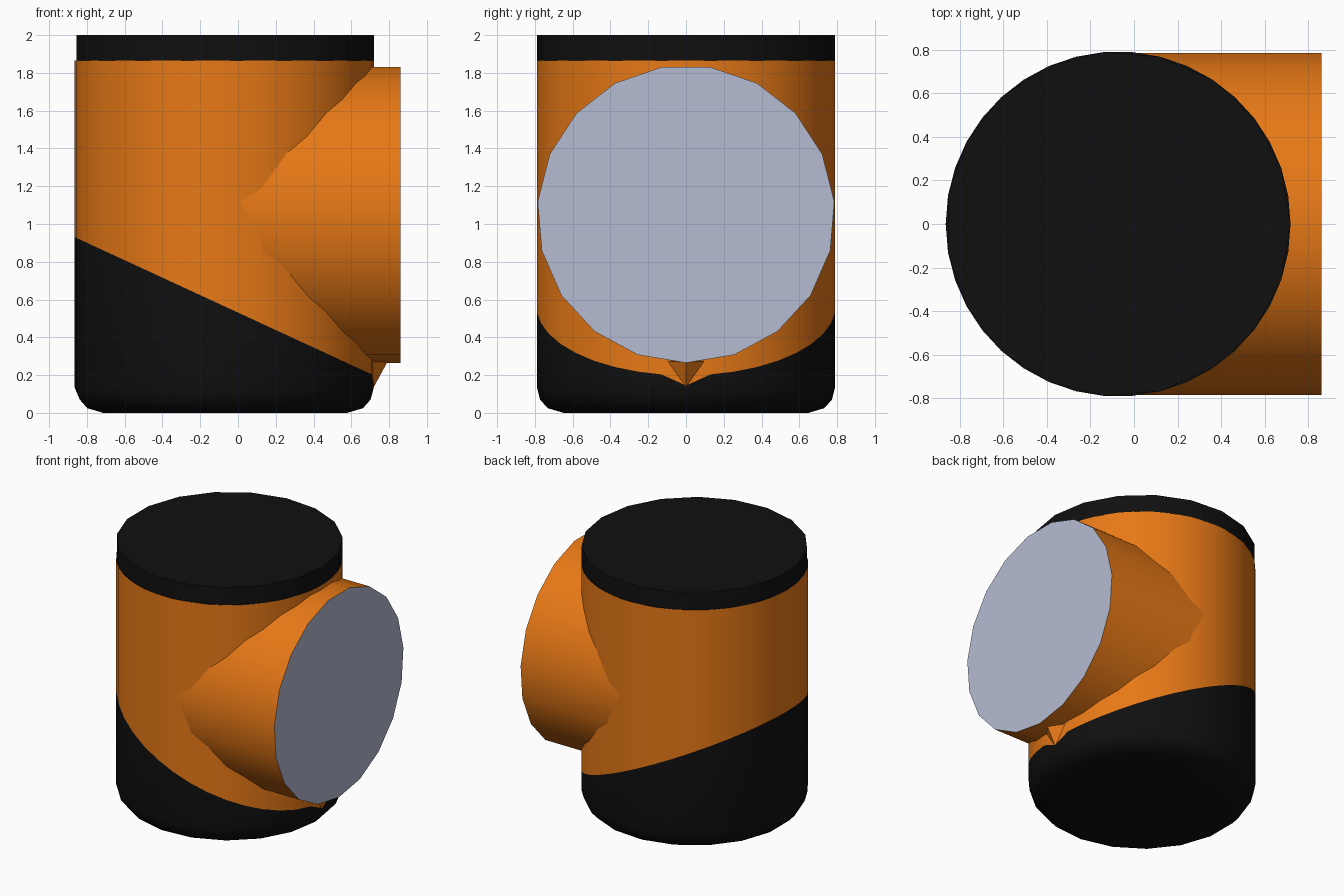
import bpy
import bmesh
from math import sin, cos, tau, radians

default = bpy.data.objects.get("Cube")
if default:
    bpy.data.objects.remove(default, do_unlink=True)


def material(name, rgb):
    mat = bpy.data.materials.new(name)
    mat.use_nodes = True
    mat.diffuse_color = (*rgb, 1)
    mat.node_tree.nodes["Principled BSDF"].inputs["Base Color"].default_value = (*rgb, 1)
    return mat


ORANGE = material("orange paint", (0.80, 0.19, 0.008))
BLACK = material("black rubber", (0.005, 0.005, 0.005))
GREY = material("pale blue grey", (0.46, 0.50, 0.65))

AXIS_X, RADIUS = -0.073, 0.792
PIPE_Z, PIPE_RADIUS = 1.053, 0.788
SIDES = 19


def finish(name, bm, mats, smooth=True):
    bmesh.ops.recalc_face_normals(bm, faces=bm.faces)
    mesh = bpy.data.meshes.new(name)
    bm.to_mesh(mesh)
    bm.free()
    for mat in mats:
        mesh.materials.append(mat)
    obj = bpy.data.objects.new(name, mesh)
    bpy.context.collection.objects.link(obj)
    if smooth:
        bpy.ops.object.select_all(action="DESELECT")
        obj.select_set(True)
        bpy.context.view_layer.objects.active = obj
        bpy.ops.object.shade_smooth_by_angle(angle=radians(35))
    return obj


def loft(name, rings, mats, band_mats, start_mat=0, end_mat=0):
    """Join rings of points into a closed tube, one material per band."""
    bm = bmesh.new()
    loops = [[bm.verts.new(p) for p in ring] for ring in rings]
    n = len(loops[0])
    for a, b, index in zip(loops, loops[1:], band_mats):
        for i in range(n):
            j = (i + 1) % n
            bm.faces.new((a[i], a[j], b[j], b[i])).material_index = index
    bm.faces.new(loops[0]).material_index = start_mat
    bm.faces.new(loops[-1]).material_index = end_mat
    return finish(name, bm, mats)


def upright_ring(radius, height, sides):
    points = []
    for i in range(sides):
        x = AXIS_X + radius * cos(tau * i / sides)
        points.append((x, radius * sin(tau * i / sides), height(x)))
    return points


def coarse_ring(radius, z):
    """Ring whose odd points lie halfway along the sides of a simpler polygon."""
    ring = upright_ring(radius, lambda x: z, SIDES)
    points = []
    for p, q in zip(ring, ring[1:] + ring[:1]):
        points += [p, tuple((a + b) / 2 for a, b in zip(p, q))]
    return points


# Main body: rounded foot, slanted colour break, straight wall
slant = upright_ring(RADIUS, lambda x: 0.531 - 0.462 * x, SIDES * 2)
slant[0] = (slant[0][0], 0, 0.145)
body_rings = [coarse_ring(r, z) for r, z in ((0.65, 0), (0.735, 0.025), (0.775, 0.07))]
body_rings += [upright_ring(RADIUS, lambda x: 0.135, SIDES * 2), slant,
               upright_ring(RADIUS, lambda x: 1.865, SIDES * 2)]
loft("body", body_rings, [ORANGE, BLACK], [1, 1, 1, 1, 0], 1, 1)

# Top cap
cap_rings = [upright_ring(RADIUS, lambda x, z=z: z, SIDES) for z in (1.86, 2.0)]
loft("top_cap", cap_rings, [BLACK], [0])

# Side branch with a pale end disc
branch_rings = [[(x, PIPE_RADIUS * sin(tau * i / SIDES), PIPE_Z - PIPE_RADIUS * cos(tau * i / SIDES))
                 for i in range(SIDES)] for x in (-0.02, 0.86)]
loft("side_branch", branch_rings, [ORANGE, GREY], [0], 0, 1)

# Small wedge under the branch
bm = bmesh.new()
tip, nose, left, right = [bm.verts.new(p) for p in (
    (0.718, 0, 0.135), (0.79, 0, 0.268), (0.70, 0.11, 0.275), (0.70, -0.11, 0.275))]
for face in ((tip, nose, left), (tip, right, nose), (nose, right, left), (tip, left, right)):
    bm.faces.new(face)
finish("branch_wedge", bm, [ORANGE], smooth=False)
